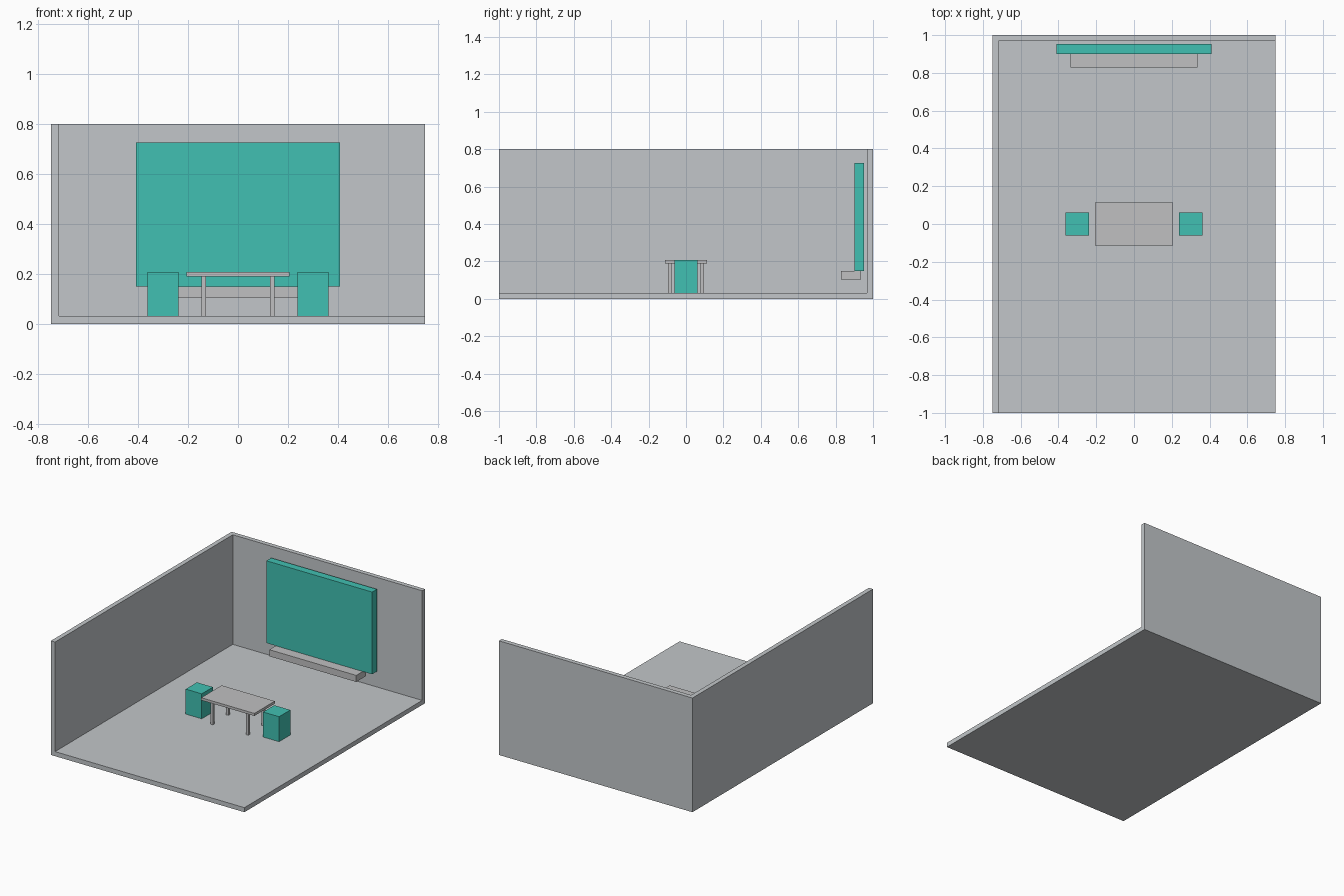
import bpy
import bmesh
from mathutils import Vector

default = bpy.data.objects.get("Cube")
if default:
    bpy.data.objects.remove(default, do_unlink=True)


def material(name, rgb):
    mat = bpy.data.materials.new(name)
    mat.use_nodes = True
    color = (*rgb, 1.0)
    mat.diffuse_color = color
    mat.node_tree.nodes["Principled BSDF"].inputs["Base Color"].default_value = color
    return mat


def add_box(bm, low, high):
    low, high = Vector(low), Vector(high)
    verts = bmesh.ops.create_cube(bm, size=1)["verts"]
    bmesh.ops.scale(bm, vec=high - low, verts=verts)
    bmesh.ops.translate(bm, vec=(low + high) / 2, verts=verts)


def box(name, low, high, mat):
    bm = bmesh.new()
    add_box(bm, low, high)
    mesh = bpy.data.meshes.new(name)
    bm.to_mesh(mesh)
    bm.free()
    mesh.materials.append(mat)
    obj = bpy.data.objects.new(name, mesh)
    bpy.context.collection.objects.link(obj)
    return obj


grey = material("cool grey", (0.54, 0.565, 0.585))
furniture_grey = material("neutral grey", (0.53, 0.53, 0.535))
teal = material("teal", (0.053, 0.53, 0.445))

# Room: floor slab with two walls meeting at the back corner
W, D, H, T = 0.75, 1.0, 0.8, 0.032
box("floor", (-W, -D, 0), (W, D, T), grey)
box("side_wall", (-W, -D, T), (-W + T, D, H), grey)
box("back_wall", (-W + T, D - T, T), (W, D, H), grey)

# Wall screen and the shelf beneath it
box("screen", (-0.41, 0.90, 0.15), (0.41, 0.953, 0.726), teal)
box("shelf", (-0.337, 0.828, 0.104), (0.337, 0.935, 0.15), furniture_grey)

# Table with four square legs
TABLE_BASE = 0.19
box("table_top", (-0.206, -0.113, TABLE_BASE), (0.206, 0.113, 0.208), furniture_grey)
R = 0.009
for side, sx in (("left", 1), ("right", -1)):
    for end, sy in (("front", -1), ("back", 1)):
        x, y = sx * 0.137, sy * 0.086
        box(f"table_leg_{end}_{side}", (x - R, y - R, T),
            (x + R, y + R, TABLE_BASE), furniture_grey)
    # Block stool at each end of the table
    x = sx * 0.3
    box(f"stool_{side}", (x - 0.062, -0.062, T), (x + 0.062, 0.062, 0.207), teal)
